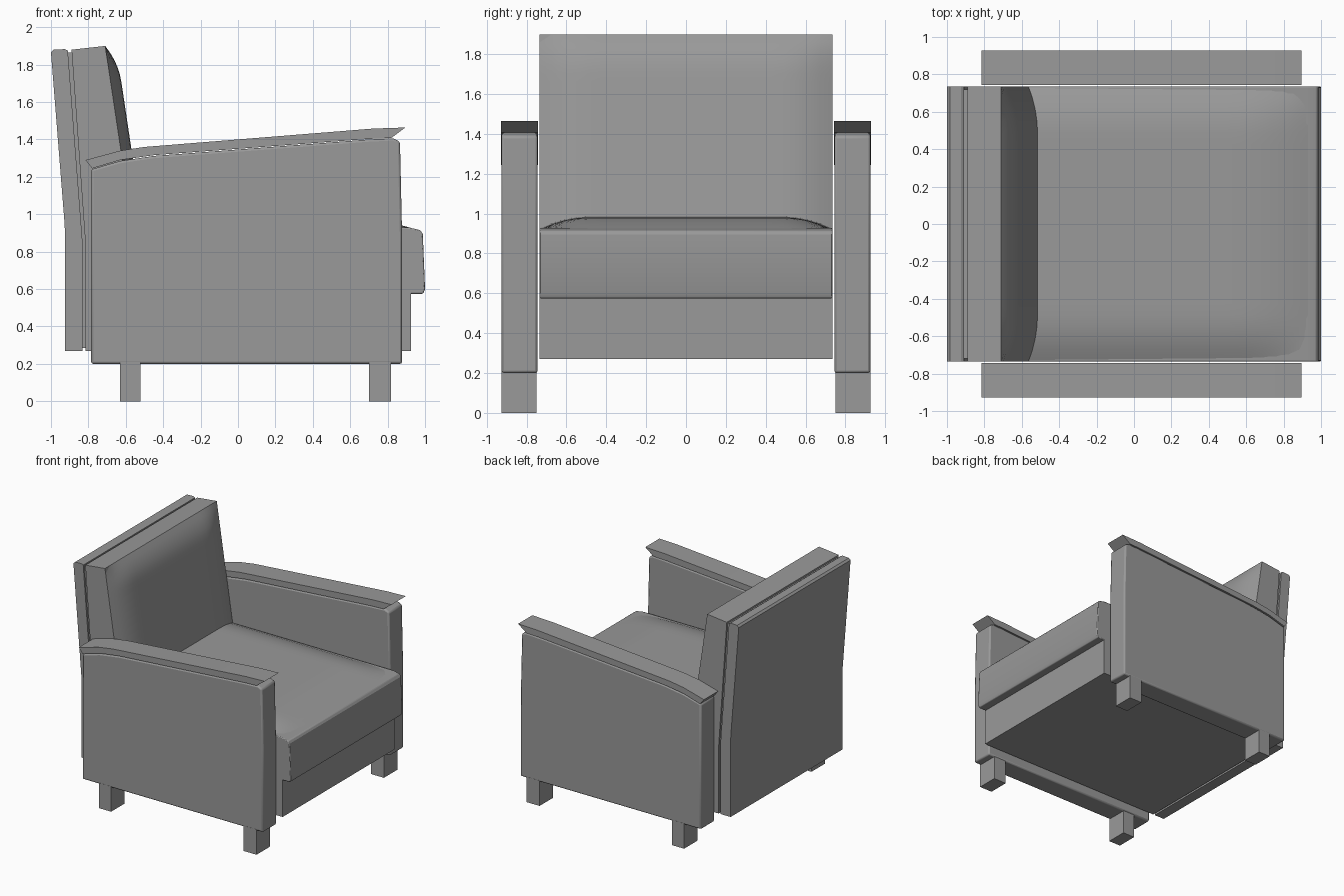
import bpy
import bmesh
from math import radians
from mathutils import Vector

if "Cube" in bpy.data.objects:
    bpy.data.objects.remove(bpy.data.objects["Cube"])

grey = bpy.data.materials.new("grey upholstery")
grey.use_nodes = True
colour = (0.32, 0.32, 0.32, 1)
grey.diffuse_color = colour
grey.node_tree.nodes["Principled BSDF"].inputs["Base Color"].default_value = colour


def finish(bm, name, bevel=0):
    """Turn a bmesh into a shaded object, with optional rounded edges."""
    bmesh.ops.recalc_face_normals(bm, faces=bm.faces)
    mesh = bpy.data.meshes.new(name)
    bm.to_mesh(mesh)
    bm.free()
    mesh.materials.append(grey)
    obj = bpy.data.objects.new(name, mesh)
    bpy.context.collection.objects.link(obj)
    bpy.ops.object.select_all(action="DESELECT")
    obj.select_set(True)
    bpy.context.view_layer.objects.active = obj
    bpy.ops.object.shade_smooth_by_angle(angle=radians(30))
    if bevel:
        mod = obj.modifiers.new("rounded edges", "BEVEL")
        mod.width = bevel
        mod.segments = 2
        mod.limit_method = "ANGLE"
        mod.angle_limit = radians(40)
    return obj


def prism(name, profile, y0, y1, bevel=0):
    """Extrude a side profile (x, z) across the width."""
    bm = bmesh.new()
    face = bm.faces.new([bm.verts.new((x, y0, z)) for x, z in profile])
    side = bmesh.ops.extrude_face_region(bm, geom=[face])
    verts = [v for v in side["geom"] if isinstance(v, bmesh.types.BMVert)]
    bmesh.ops.translate(bm, verts=verts, vec=(0, y1 - y0, 0))
    return finish(bm, name, bevel)


def block(name, x0, x1, y0, y1, z0, z1, bevel=0):
    return prism(name, [(x0, z0), (x1, z0), (x1, z1), (x0, z1)], y0, y1, bevel)


def ramp(distance, margin):
    t = min(1, max(0, distance / margin))
    return 1 - (1 - t) ** 2


def crown(name, start, end, half, normal, height, end_margin, side_margin):
    """Padded surface from start to end that swells along the normal."""
    a, b, n = Vector(start), Vector(end), Vector(normal).normalized()
    length = (b - a).length
    bm = bmesh.new()
    bmesh.ops.create_grid(bm, x_segments=24, y_segments=24, size=1)
    for v in bm.verts:
        t, s = (v.co.x + 1) / 2, v.co.y
        swell = ramp((1 - t) * length, end_margin) * ramp((1 - abs(s)) * half, side_margin)
        v.co = a.lerp(b, t) + Vector((0, s * half, 0)) + n * (height * swell)
    obj = finish(bm, name)
    if obj.data.polygons[0].normal.dot(n) < 0:
        obj.data.flip_normals()
    return obj


W = 0.735

# Base frame and seat cushion
block("base_frame", -0.785, 0.925, -W, W, 0.27, 0.6)
prism("seat_cushion",
      [(-0.6, 0.575), (0.99, 0.575), (1.0, 0.6), (0.988, 0.895),
       (0.975, 0.915), (0.92, 0.928), (-0.6, 0.928)], -W, W, 0.006)
crown("seat_padding", (-0.58, 0, 0.926), (0.95, 0, 0.92), W - 0.003,
      (0, 0, 1), 0.06, 0.4, 0.25)

# Backrest: cushion, filler in the seam, rear panel
prism("back_cushion",
      [(-0.815, 0.27), (-0.57, 0.27), (-0.563, 0.92), (-0.71, 1.9),
       (-0.89, 1.88), (-0.815, 0.83)], -W, W)
crown("back_padding", (-0.565, 0, 0.93), (-0.71, 0, 1.9), W,
      (1, 0, 0.148), 0.057, 0.2, 0.25)
prism("back_seam",
      [(-0.84, 0.285), (-0.8, 0.285), (-0.8, 0.86), (-0.88, 1.865),
       (-0.925, 1.865), (-0.84, 0.86)], -W + 0.015, W - 0.015)
prism("rear_panel",
      [(-0.925, 0.27), (-0.832, 0.27), (-0.832, 0.86), (-0.91, 1.875),
       (-0.925, 1.883), (-0.985, 1.88), (-1.0, 1.865), (-0.928, 0.96),
       (-0.925, 0.9)], -W, W)

# Arms with caps and legs, repeated on both sides
arm_profile = [(-0.785, 0.2), (0.877, 0.2), (0.877, 0.9), (0.866, 1.388),
               (0.83, 1.406), (0.7, 1.4), (-0.45, 1.312), (-0.63, 1.285),
               (-0.785, 1.24)]
cap_profile = [(-0.78, 1.245), (-0.63, 1.29), (-0.45, 1.316), (0.7, 1.403),
               (0.82, 1.408), (0.895, 1.464), (0.72, 1.458), (-0.5, 1.36),
               (-0.63, 1.34), (-0.815, 1.29)]
for side, sign in (("near", -1), ("far", 1)):
    prism("arm_panel_" + side, arm_profile, sign * 0.745, sign * 0.925, 0.012)
    prism("arm_cap_" + side, cap_profile, sign * 0.742, sign * 0.928)
    for end, x0, x1 in (("rear", -0.63, -0.52), ("fore", 0.7, 0.818)):
        block(f"leg_{end}_{side}", x0, x1, sign * 0.75, sign * 0.925, 0, 0.21)
